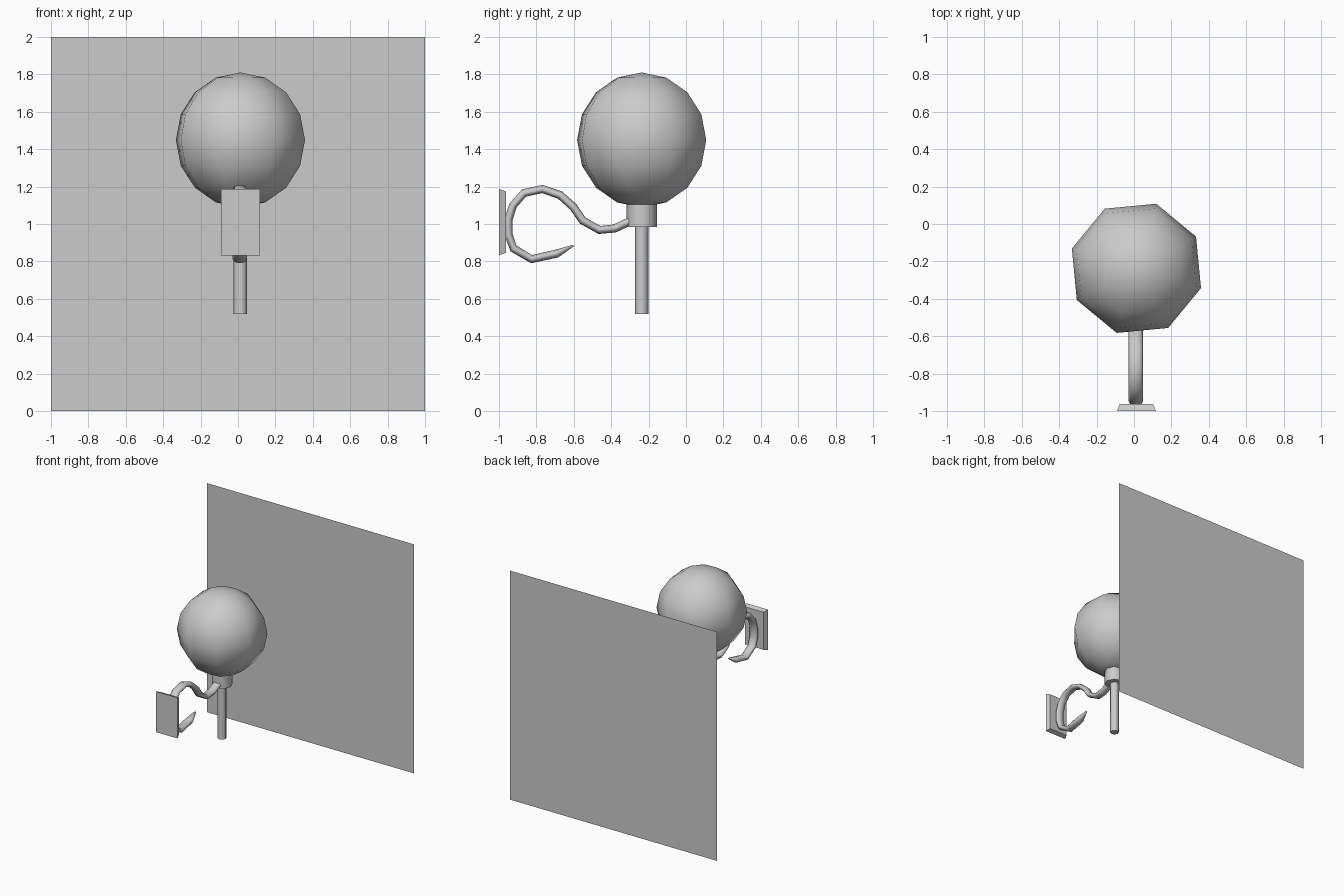
import bpy, bmesh
from math import radians, cos, sin, tau
from mathutils import Vector

if "Cube" in bpy.data.objects:
    bpy.data.objects.remove(bpy.data.objects["Cube"])

CX, CY = 0.013, -0.237   # axis of lamp


def finish(name, bm, smooth=True):
    bmesh.ops.recalc_face_normals(bm, faces=bm.faces)
    me = bpy.data.meshes.new(name)
    bm.to_mesh(me)
    bm.free()
    for p in me.polygons:
        p.use_smooth = smooth
    ob = bpy.data.objects.new(name, me)
    bpy.context.collection.objects.link(ob)
    return ob


def cylinder(name, r, z0, z1, sides):
    bm = bmesh.new()
    bmesh.ops.create_cone(bm, cap_ends=True, segments=sides, radius1=r, radius2=r, depth=z1 - z0)
    ob = finish(name, bm)
    ob.location = (CX, CY, (z0 + z1) / 2)
    for p in ob.data.polygons:
        p.use_smooth = len(p.vertices) == 4
    return ob


# Back wall: a single sheet
bm = bmesh.new()
bm.faces.new([bm.verts.new(c) for c in ((-1, 1, 0), (1, 1, 0), (1, 1, 2), (-1, 1, 2))])
wall = bpy.data.meshes.new("wall")
bm.to_mesh(wall)
bm.free()
bpy.context.collection.objects.link(bpy.data.objects.new("wall", wall))

# Globe shade
bm = bmesh.new()
bmesh.ops.create_uvsphere(bm, u_segments=8, v_segments=8, radius=0.361)
globe = finish("globe", bm)
globe.location = (CX, CY, 1.449)
globe.rotation_euler.z = radians(28)

# Socket collar and hanging rod
cylinder("collar", 0.082, 0.985, 1.125, 8)
cylinder("rod", 0.036, 0.52, 0.99, 8)

# Mounting plate with tapered edges
bm = bmesh.new()
bmesh.ops.create_cube(bm, size=1)
for v in bm.verts:
    front = v.co.y < 0
    w, h = (0.208, 0.355) if front else (0.178, 0.328)
    v.co = Vector((CX + v.co.x * w, -1.0 if front else -0.963, 1.01 + v.co.z * h))
finish("mounting_plate", bm, smooth=False)

# Scrolled arm: flattened tube swept along a y-z path, pointed at its end
path = [(-0.26, 1.035), (-0.313, 1.008), (-0.382, 0.976), (-0.463, 0.968), (-0.553, 1.019),
        (-0.602, 1.091), (-0.674, 1.155), (-0.767, 1.187), (-0.866, 1.166),
        (-0.925, 1.099), (-0.949, 1.024), (-0.949, 0.944), (-0.922, 0.869),
        (-0.826, 0.812), (-0.69, 0.842), (-0.602, 0.885)]
pts = [Vector((CX - 0.003, y, z)) for y, z in path]
bm = bmesh.new()
rings = []
for i, p in enumerate(pts):
    t = (pts[min(i + 1, len(pts) - 1)] - pts[max(i - 1, 0)]).normalized()
    n = t.cross(Vector((1, 0, 0)))
    s = 0.2 if i == len(pts) - 1 else 1
    rings.append([bm.verts.new(p + Vector((0.039 * s * cos(a), 0, 0)) + n * 0.022 * s * sin(a))
                  for a in (tau * k / 8 for k in range(8))])
for a, b in zip(rings, rings[1:]):
    for k in range(8):
        bm.faces.new((a[k], a[(k + 1) % 8], b[(k + 1) % 8], b[k]))
bm.faces.new(rings[0])
bm.faces.new(rings[-1])
finish("scroll_arm", bm)
